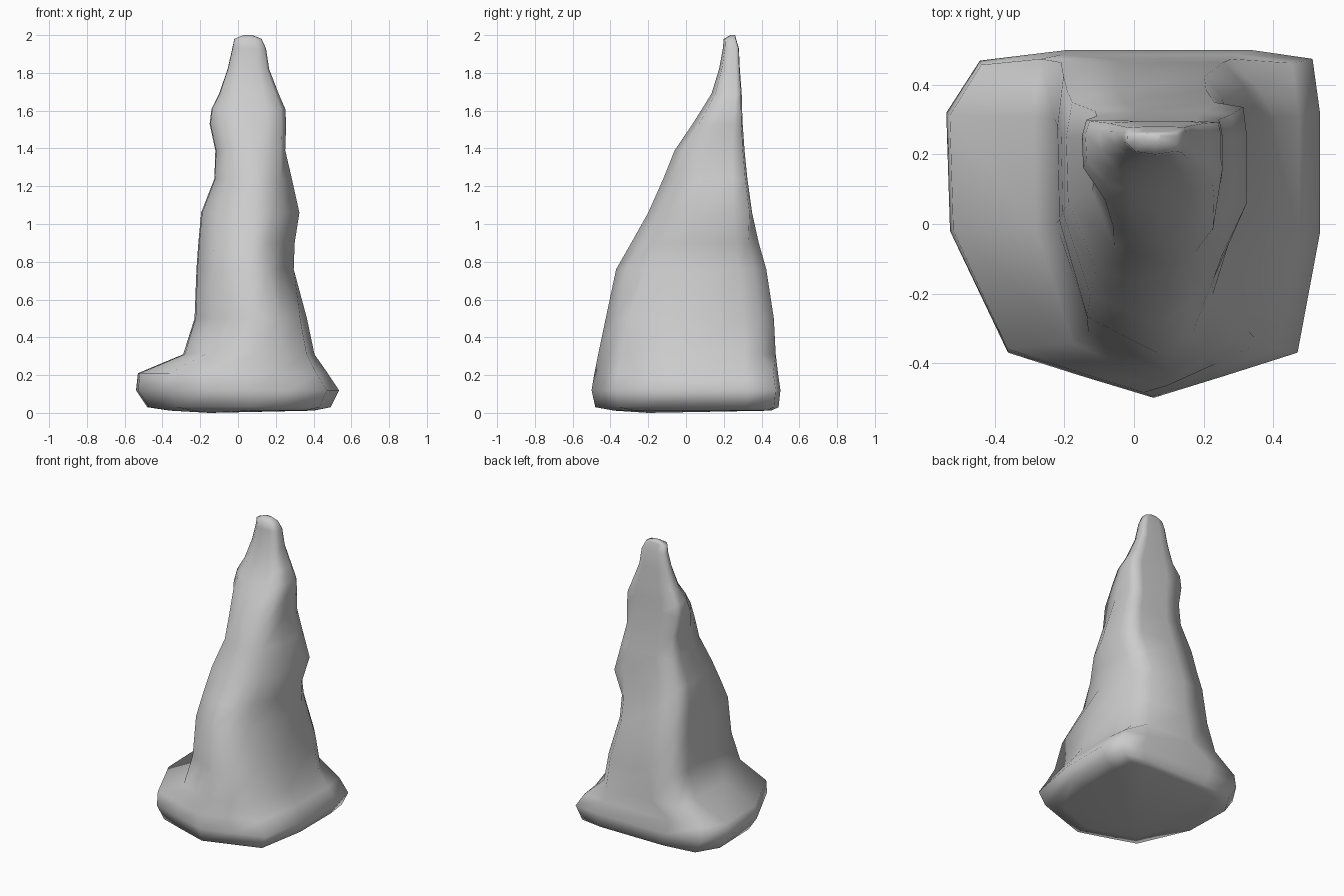
import bpy, bmesh

# Plan outline, normalised to -1..1: pointed front, squarer flat back
SECTION = [(0.11, -1.0), (0.50, -0.87), (0.88, -0.74), (1.0, -0.05), (1.0, 0.64),
           (0.96, 0.95), (0.64, 1.0), (-0.36, 1.0), (-0.82, 0.94), (-1.0, 0.64),
           (-0.98, -0.04), (-0.67, -0.74), (-0.29, -0.87)]

# Corner reshaping above the base: outline point -> (low z, high z, scale)
CORNERS = {1: (0.85, 1.3, 0.94),   # front right, worn back
           2: (0.70, 1.3, 0.82),
           5: (0.25, 0.95, 0.88),  # back right, worn back
           8: (0.25, 1.65, 1.14)}  # back left, sharp ridge

# Levels: height, left x, right x, front y, back y
LEVELS = [(0.012, -0.36, 0.40, -0.38, 0.45),
          (0.03, -0.48, 0.49, -0.48, 0.49),
          (0.12, -0.54, 0.535, -0.50, 0.50),
          (0.21, -0.53, 0.475, -0.485, 0.487),
          (0.31, -0.29, 0.405, -0.465, 0.475),
          (0.50, -0.23, 0.365, -0.425, 0.465),
          (0.76, -0.22, 0.295, -0.37, 0.425),
          (0.90, -0.21, 0.30, -0.29, 0.385),
          (1.06, -0.195, 0.325, -0.20, 0.35),
          (1.24, -0.125, 0.285, -0.12, 0.325),
          (1.39, -0.12, 0.25, -0.06, 0.31),
          (1.53, -0.15, 0.255, 0.035, 0.30),
          (1.61, -0.14, 0.25, 0.085, 0.297),
          (1.69, -0.10, 0.215, 0.135, 0.295),
          (1.82, -0.055, 0.165, 0.175, 0.285),
          (1.93, -0.03, 0.148, 0.195, 0.28),
          (1.98, -0.02, 0.125, 0.20, 0.265),
          (2.0, 0.03, 0.075, 0.235, 0.26)]


def outline_point(i, z):
    u, v = SECTION[i]
    low, high, scale = CORNERS.get(i, (0, 0, 1))
    if low < z < high:
        u, v = (max(-1, min(1, c * scale)) for c in (u, v))
    return u, v


bm = bmesh.new()
n = len(SECTION)
rings = []
for z, left, right, front, back in LEVELS:
    cx, hx = (left + right) / 2, (right - left) / 2
    cy, hy = (front + back) / 2, (back - front) / 2
    points = [outline_point(i, z) for i in range(n)]
    rings.append([bm.verts.new((cx + u * hx, cy + v * hy, z)) for u, v in points])

# Skin the levels
for low, high in zip(rings, rings[1:]):
    for i in range(n):
        j = (i + 1) % n
        bm.faces.new((low[i], low[j], high[j], high[i]))

# Underside fan and flat tip
foot = bm.verts.new((-0.15, -0.2, 0.0))
for i in range(n):
    bm.faces.new((rings[0][(i + 1) % n], rings[0][i], foot))
bm.faces.new(rings[-1])
bmesh.ops.recalc_face_normals(bm, faces=bm.faces)

# Smooth shaded rock
mesh = bpy.data.meshes.new("rock_spire")
bm.to_mesh(mesh)
bm.free()
mesh.polygons.foreach_set("use_smooth", [True] * len(mesh.polygons))
rock = bpy.data.objects.new("rock_spire", mesh)
bpy.context.collection.objects.link(rock)
